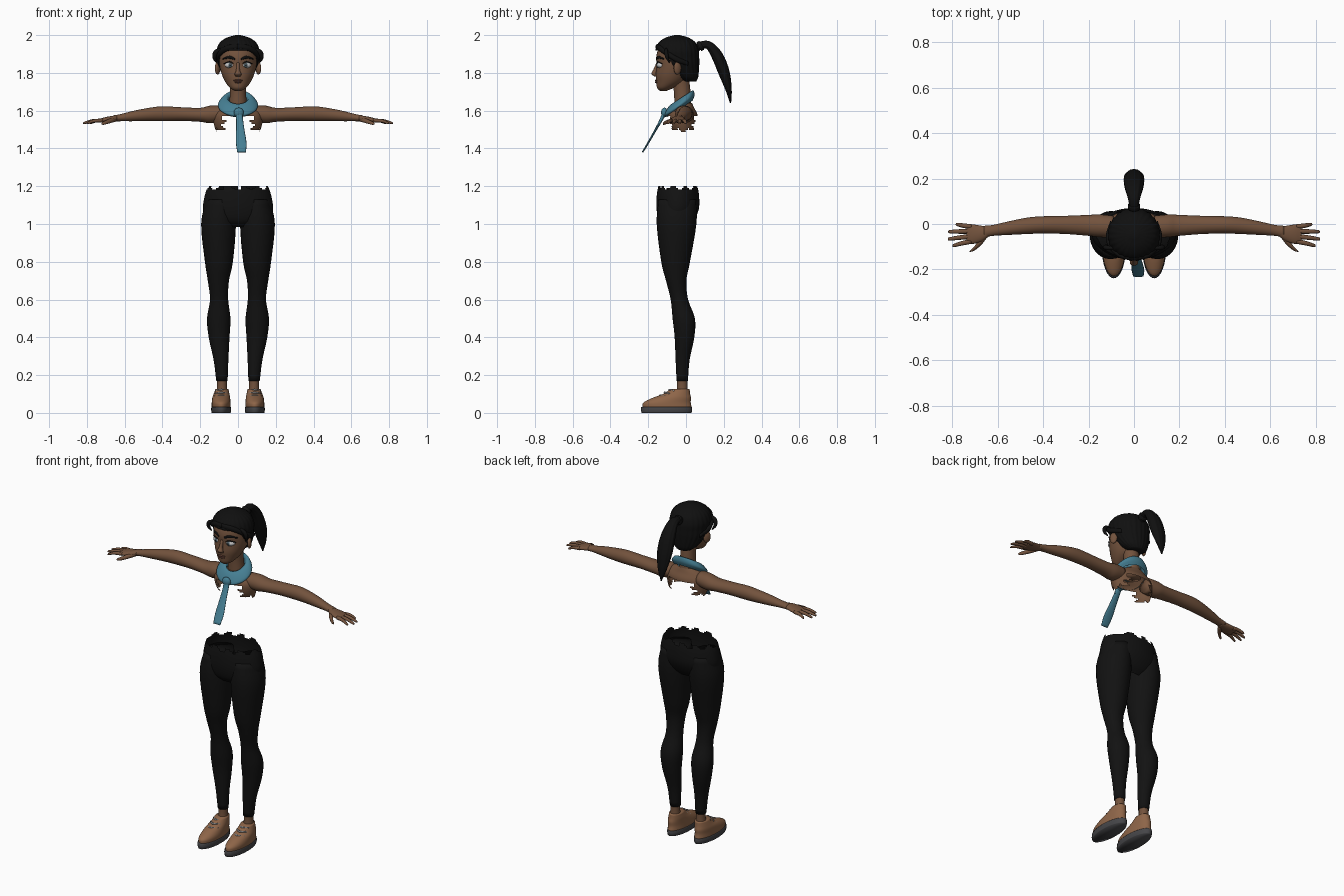
import bpy
import bmesh
import math
from mathutils import Vector, Matrix

X, Y, Z = Vector((1, 0, 0)), Vector((0, 1, 0)), Vector((0, 0, 1))
parts = []

default_cube = bpy.data.objects.get("Cube")
if default_cube:
    bpy.data.objects.remove(default_cube, do_unlink=True)


def make_material(name, red, green, blue):
    material = bpy.data.materials.new(name)
    material.use_nodes = True
    color = (red, green, blue, 1)
    material.diffuse_color = color
    for node in material.node_tree.nodes:
        if node.type == 'BSDF_PRINCIPLED':
            node.inputs["Base Color"].default_value = color
            node.inputs["Roughness"].default_value = .8
    return material


skin = make_material("brown skin", .17, .085, .046)
lip = make_material("lip brown", .13, .052, .035)
black_hair = make_material("black hair", .005, .005, .005)
black_cloth = make_material("black cloth", .006, .006, .006)
teal = make_material("teal scarf", .06, .21, .29)
leather = make_material("tan leather", .27, .13, .065)
rubber = make_material("grey rubber", .06, .06, .065)
lace_grey = make_material("lace grey", .22, .22, .22)
eye_white = make_material("eye white", .6, .6, .6)
iris_grey = make_material("iris grey", .08, .12, .14)


def finish(name, bm, material, mirror):
    """Turn a bmesh into a named object, mirrored across x if asked."""
    bmesh.ops.recalc_face_normals(bm, faces=bm.faces[:])
    for face in bm.faces:
        face.smooth = True
    mesh = bpy.data.meshes.new(name)
    bm.to_mesh(mesh)
    bm.free()
    mesh.materials.append(material)
    obj = bpy.data.objects.new(name, mesh)
    bpy.context.scene.collection.objects.link(obj)
    if mirror:
        modifier = obj.modifiers.new("Mirror", 'MIRROR')
        modifier.use_mirror_merge = False
    parts.append(obj)
    return obj


def smooth_rows(rows, steps):
    """Resample the rows with a Catmull-Rom spline."""
    rows = [Vector(row) for row in rows]
    padded = [rows[0] * 2 - rows[1]] + rows + [rows[-1] * 2 - rows[-2]]
    result = []
    for a, b, c, d in zip(padded, padded[1:], padded[2:], padded[3:]):
        for step in range(steps):
            t = step / steps
            result.append(b + (c - a) * (t / 2)
                          + (a * 2 - b * 5 + c * 4 - d) * (t * t / 2)
                          + (b * 3 - a - c * 3 + d) * (t ** 3 / 2))
    return result + [rows[-1]]


def loft(name, material, rows, u=X, v=None, sides=24, steps=4, caps=True,
         mirror=False, ripple=0, waves=14, keep=None):
    """Skin elliptical sections; each row is x, y, z, half width, half depth."""
    rows = smooth_rows(rows, steps)
    bm = bmesh.new()
    rings = []
    for i, row in enumerate(rows):
        center = Vector(row[:3])
        width, depth = max(row[3], .001), max(row[4], .001)
        along = Vector(rows[min(i + 1, len(rows) - 1)][:3]) - Vector(rows[max(i - 1, 0)][:3])
        across = v if v is not None else along.cross(u).normalized()
        ring = []
        for k in range(sides):
            angle = math.tau * k / sides
            swell = 1 + ripple * (abs(math.sin(angle * waves / 2)) - .7)
            ring.append(bm.verts.new(center + u * (math.cos(angle) * width * swell)
                                     + across * (math.sin(angle) * depth * swell)))
        rings.append(ring)
    for low, high in zip(rings, rings[1:]):
        for k in range(sides):
            n = (k + 1) % sides
            bm.faces.new((low[k], low[n], high[n], high[k]))
    if caps:
        bm.faces.new(rings[0])
        bm.faces.new(rings[-1])
    if keep:
        unwanted = [f for f in bm.faces if not keep(f.calc_center_median())]
        bmesh.ops.delete(bm, geom=unwanted, context='FACES')
    return finish(name, bm, material, mirror)


def ball(name, material, center, scale, turn=0, mirror=False):
    bm = bmesh.new()
    place = (Matrix.Translation(center) @ Matrix.Rotation(turn, 4, 'Z')
             @ Matrix.Diagonal((*scale, 1)))
    bmesh.ops.create_uvsphere(bm, u_segments=20, v_segments=12, radius=1, matrix=place)
    return finish(name, bm, material, mirror)


# Head and neck
loft("head", skin, [
    (0, -.12, 1.705, .018, .018), (0, -.11, 1.72, .042, .043),
    (0, -.085, 1.75, .066, .072), (0, -.07, 1.79, .085, .09),
    (0, -.055, 1.84, .098, .1), (0, -.05, 1.88, .1, .108),
    (0, -.048, 1.92, .097, .1), (0, -.045, 1.96, .075, .075),
    (0, -.045, 1.985, .03, .03)], v=Y, sides=32)
loft("neck", skin, [
    (0, -.03, 1.78, .045, .045), (0, -.02, 1.7, .042, .044),
    (0, -.015, 1.6, .05, .045)], v=Y)
loft("nose", skin, [
    (0, -.15, 1.855, .008, .006), (0, -.163, 1.815, .01, .011),
    (0, -.17, 1.795, .018, .014), (0, -.158, 1.781, .013, .01)], v=Y)
ball("ears", skin, (.108, -.045, 1.825), (.012, .022, .034), turn=.5, mirror=True)
ball("upper_lip", lip, (0, -.157, 1.76), (.024, .008, .005))
ball("lower_lip", lip, (0, -.156, 1.751), (.02, .009, .006))

# Eyes and brows
ball("eyeballs", eye_white, (.044, -.134, 1.841), (.026, .02, .016), turn=.3, mirror=True)
ball("irises", iris_grey, (.042, -.149, 1.841), (.011, .008, .0125), turn=.2, mirror=True)
ball("pupils", black_hair, (.042, -.154, 1.841), (.005, .004, .006), turn=.2, mirror=True)
loft("upper_lashes", black_hair, [
    (.02, -.148, 1.847, .002, .003), (.044, -.152, 1.859, .003, .004),
    (.074, -.127, 1.849, .002, .004)], u=Z, sides=8, mirror=True)
loft("eyebrows", black_hair, [
    (.016, -.155, 1.873, .006, .005), (.045, -.146, 1.883, .008, .005),
    (.08, -.117, 1.874, .003, .004)], u=Z, sides=10, mirror=True)


# Hair pulled back into a ponytail
def hairline(point):
    return point.z > 1.922 or point.y > -.115 + (1.91 - point.z) * .68


hair = loft("hair_cap", black_hair, [
    (0, .02, 1.755, .045, .035), (0, 0, 1.78, .075, .065),
    (0, -.035, 1.84, .106, .105), (0, -.045, 1.88, .112, .115),
    (0, -.047, 1.92, .114, .115), (0, -.047, 1.96, .097, .098),
    (0, -.047, 1.986, .06, .062), (0, -.047, 2, .014, .014)],
    v=Y, sides=96, steps=6, ripple=.03, waves=24, keep=hairline)
thickness = hair.modifiers.new("Thickness", 'SOLIDIFY')
thickness.thickness = .006
loft("side_hair_rolls", black_hair, [
    (.0, -.152, 1.938, .014, .01), (.06, -.137, 1.93, .016, .012),
    (.1, -.095, 1.9, .016, .014), (.112, -.05, 1.872, .016, .012),
    (.095, .01, 1.85, .012, .01)], u=Z, sides=12, mirror=True)
loft("temple_curls", black_hair, [
    (.088, -.105, 1.925, .008, .008), (.118, -.105, 1.91, .01, .012),
    (.125, -.1, 1.88, .009, .01), (.113, -.088, 1.855, .003, .003)],
    u=Y, sides=12, mirror=True)
loft("ponytail", black_hair, [
    (0, .045, 1.925, .02, .02), (0, .085, 1.947, .022, .02),
    (0, .125, 1.943, .03, .022), (0, .168, 1.885, .042, .03),
    (0, .202, 1.8, .045, .029), (0, .226, 1.71, .028, .016),
    (0, .236, 1.64, .003, .003)], sides=40, ripple=.08, waves=10)
loft("ponytail_band", black_cloth, [
    (0, .068, 1.938, .026, .026), (0, .084, 1.947, .027, .027)], sides=20)


# Ragged upper body shell, open below
def ragged_body(point):
    jag = math.sin(point.z * 170) * .012 + math.sin(point.y * 90) * .006
    middle_gone = abs(point.x) < .082 + jag and point.z < 1.572 + jag / 2
    return not middle_gone and point.z > 1.492 + math.sin(point.y * 120) * .012


loft("shoulders", skin, [
    (0, -.012, 1.475, .11, .062), (0, -.02, 1.53, .128, .078),
    (0, -.02, 1.58, .13, .08), (0, -.015, 1.615, .1, .058),
    (0, -.012, 1.64, .055, .044)],
    v=Y, sides=64, steps=5, caps=False, keep=ragged_body)

# Arms and hands
loft("arms", skin, [
    (.09, -.012, 1.585, .048, .042), (.15, -.008, 1.58, .05, .046),
    (.2, -.006, 1.578, .046, .037), (.3, -.004, 1.582, .04, .036),
    (.4, -.004, 1.584, .038, .039), (.47, -.008, 1.58, .036, .035),
    (.55, -.018, 1.572, .03, .028), (.62, -.028, 1.563, .024, .019),
    (.66, -.034, 1.559, .026, .016)], u=Y, v=Z, mirror=True)
loft("palms", skin, [
    (.64, -.034, 1.559, .022, .017), (.67, -.042, 1.556, .034, .016),
    (.71, -.045, 1.55, .043, .014), (.738, -.044, 1.546, .038, .009)],
    u=Y, v=Z, mirror=True)
fingers = {"index": (-.076, .8, -.095), "middle": (-.054, .82, -.066),
           "ring": (-.032, .818, -.034), "little": (-.012, .785, -.002)}
for finger, (base_y, tip_x, tip_y) in fingers.items():
    middle_y = (base_y + tip_y) / 2
    loft(finger + "_fingers", skin, [
        (.715, base_y, 1.548, .011, .01), ((tip_x + .72) / 2, middle_y, 1.546, .01, .009),
        (tip_x - .006, tip_y, 1.535, .007, .006), (tip_x, tip_y, 1.533, .002, .002)],
        u=Y, v=Z, sides=12, mirror=True)
loft("thumbs", skin, [
    (.655, -.05, 1.553, .015, .013), (.685, -.092, 1.543, .013, .011),
    (.712, -.117, 1.533, .009, .008), (.722, -.123, 1.53, .002, .002)],
    u=X, v=Z, sides=12, mirror=True)

# Neck scarf with a hanging end
loft("scarf_collar", teal, [
    (0, -.02, 1.63, .048, .046), (0, -.02, 1.668, .055, .05),
    (0, -.026, 1.664, .08, .066), (0, -.035, 1.63, .106, .08),
    (0, -.032, 1.61, .088, .068)], v=Vector((0, 1, .65)), sides=40, caps=False)
ball("scarf_knot", teal, (.004, -.115, 1.59), (.026, .017, .026))
loft("scarf_tail", teal, [
    (.004, -.115, 1.595, .02, .011), (.008, -.127, 1.56, .018, .009),
    (.012, -.16, 1.5, .022, .006), (.017, -.2, 1.43, .028, .005),
    (.019, -.23, 1.38, .023, .004)], sides=16)


# Trousers with a ragged waist
def ragged_waist(point):
    return point.z < 1.192 + .012 * math.sin(point.x * 75 + point.y * 50)


loft("trouser_seat", black_cloth, [
    (0, -.05, .985, .1, .06), (0, -.05, 1.02, .165, .092),
    (0, -.044, 1.08, .185, .112), (0, -.043, 1.15, .176, .112),
    (0, -.043, 1.212, .155, .102)],
    v=Y, sides=64, steps=6, caps=False, keep=ragged_waist)
loft("trouser_legs", black_cloth, [
    (.095, -.045, 1.13, .072, .1), (.103, -.05, 1, .092, .105),
    (.101, -.055, .8, .074, .076), (.104, -.052, .7, .056, .054),
    (.1, -.035, .6, .048, .046), (.102, -.012, .5, .062, .059),
    (.1, -.008, .4, .055, .052), (.09, -.018, .28, .039, .037),
    (.085, -.02, .17, .03, .03)], v=Y, mirror=True)

# Ankles and shoes
loft("ankles", skin, [
    (.085, -.02, .09, .03, .032), (.085, -.02, .14, .026, .028),
    (.085, -.02, .19, .026, .027)], v=Y, mirror=True)
loft("shoe_soles", rubber, [
    (.089, -.103, 0, .05, .132), (.089, -.103, .016, .053, .136),
    (.089, -.103, .032, .052, .134)], v=Y, sides=32, mirror=True)
loft("shoe_uppers", leather, [
    (.089, -.1, .03, .05, .13), (.089, -.1, .055, .05, .125),
    (.089, -.075, .08, .047, .101), (.087, -.05, .1, .042, .072),
    (.085, -.031, .127, .034, .05)], v=Y, sides=32, mirror=True)
for row in range(3):
    y, z, reach = -.138 + row * .025, .092 + row * .015, .036 - row * .003
    loft("shoe_laces_" + str(row + 1), lace_grey, [
        (.088 - reach, y + .026, z - .006, .005, .004), (.088, y, z, .006, .005),
        (.088 + reach, y + .026, z - .006, .005, .004)], u=Z, sides=8, mirror=True)

# Smooth shading with crisp edges
for obj in bpy.context.view_layer.objects:
    obj.select_set(obj in parts)
bpy.context.view_layer.objects.active = parts[0]
bpy.ops.object.shade_smooth_by_angle(angle=math.radians(50))
